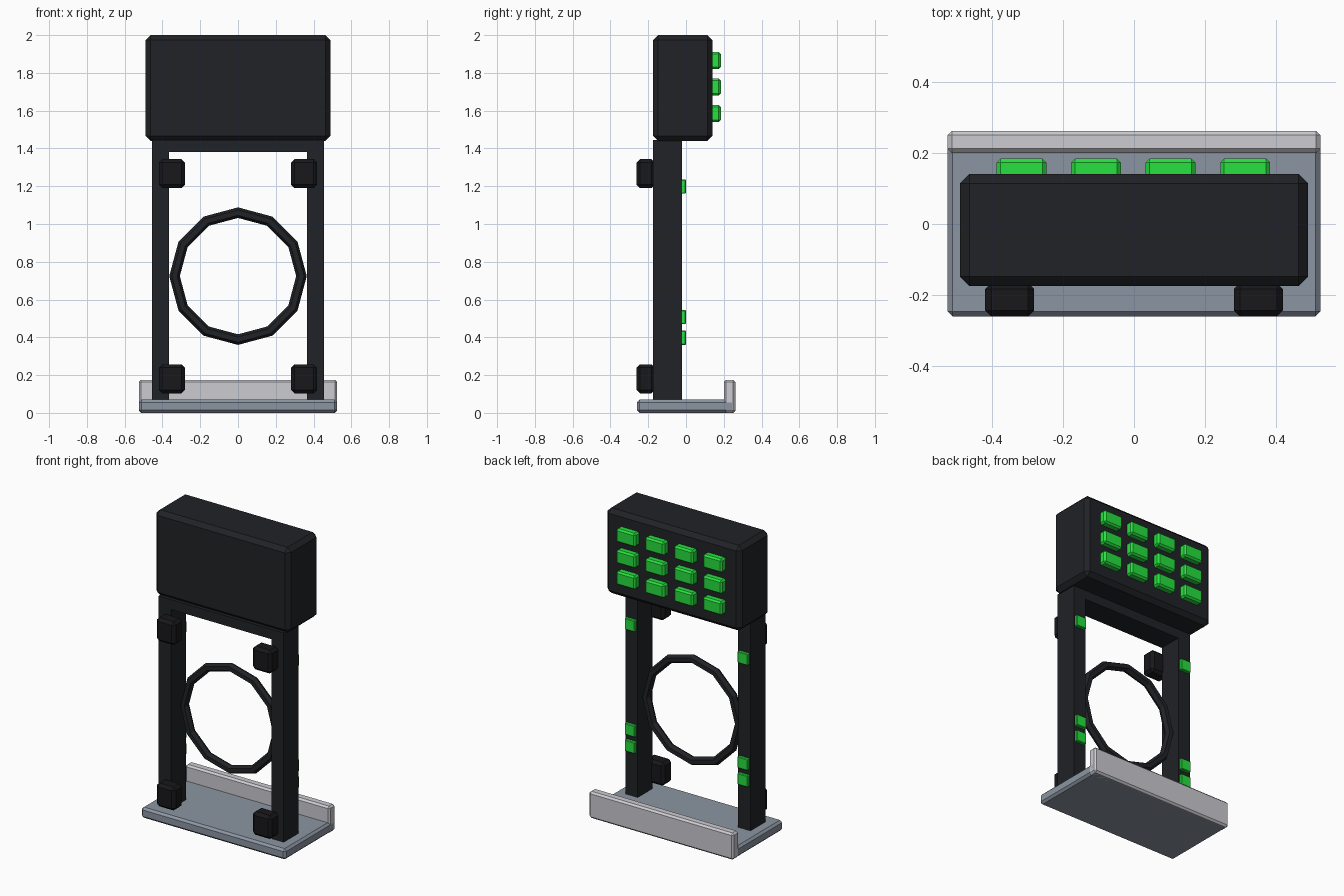
import bpy, math

if "Cube" in bpy.data.objects:
    bpy.data.objects.remove(bpy.data.objects["Cube"])


def material(name, rgb):
    m = bpy.data.materials.new(name)
    m.diffuse_color = (*rgb, 1)
    m.use_nodes = True
    m.node_tree.nodes["Principled BSDF"].inputs["Base Color"].default_value = m.diffuse_color
    return m


BLACK = material("black", (0.015, 0.016, 0.019))
PAD = material("pad_black", (0.009, 0.009, 0.011))
GREEN = material("green", (0.02, 0.75, 0.05))
STEEL = material("steel", (0.26, 0.30, 0.36))
LIGHT = material("light_grey", (0.60, 0.60, 0.64))


def box(name, x, y, z, mat, bevel=0.0):
    """Box from (min, max) ranges with an optional single chamfer."""
    lo, hi = zip(x, y, z)
    bpy.ops.mesh.primitive_cube_add(size=1, location=[(a + b) / 2 for a, b in zip(lo, hi)])
    ob = bpy.context.object
    ob.name = name
    ob.scale = [b - a for a, b in zip(lo, hi)]
    bpy.ops.object.transform_apply(location=False, rotation=False, scale=True)
    ob.data.materials.append(mat)
    if bevel:
        mod = ob.modifiers.new("chamfer", 'BEVEL')
        mod.width = bevel
        mod.segments = 1
    return ob


def around(c, size):
    return (c - size / 2, c + size / 2)


# Base plate with raised back lip
box("base_plate", (-0.525, 0.525), (-0.26, 0.258), (0, 0.07), STEEL, 0.014)
box("back_lip", (-0.525, 0.525), (0.2, 0.262), (0, 0.175), LIGHT, 0.012)

# Upright rectangular frame
FRAME_Y = (-0.175, -0.02)
for side, s in (("left", -1), ("right", 1)):
    box(f"{side}_post", around(s * 0.41, 0.09), FRAME_Y, (0.002, 1.445), BLACK)
box("top_rail", (-0.365, 0.365), FRAME_Y, (1.38, 1.445), BLACK)
box("bottom_rail", (-0.365, 0.365), FRAME_Y, (0.002, 0.062), BLACK)

# Head housing
box("head_housing", (-0.49, 0.49), (-0.175, 0.141), (1.44, 2.0), BLACK, 0.027)

# Grid of green keys on the back of the head
for row in range(3):
    for col in range(4):
        box(f"key_{row}_{col}", around(-0.317 + col * 0.21, 0.14), (0.115, 0.184),
            around(1.585 + row * 0.14, 0.09), GREEN, 0.011)

# Front pads and back indicators on both posts
for side, s in (("left", -1), ("right", 1)):
    for i, z in enumerate((0.18, 1.267)):
        box(f"{side}_pad_{i}", around(s * 0.35, 0.138), (-0.261, -0.165),
            around(z, 0.154), PAD, 0.018)
    for i, z in enumerate((0.398, 0.507, 1.198)):
        box(f"{side}_indicator_{i}", around(s * 0.41, 0.075), (-0.04, 0.0),
            around(z, 0.075), GREEN, 0.004)

# Twelve-sided ring between the posts
bpy.ops.mesh.primitive_torus_add(major_segments=12, minor_segments=6, major_radius=0.336,
                                 minor_radius=0.028, location=(0, -0.073, 0.724),
                                 rotation=(math.pi / 2, 0, 0))
ring = bpy.context.object
ring.name = "ring"
ring.data.materials.append(BLACK)
bpy.ops.object.shade_flat()
